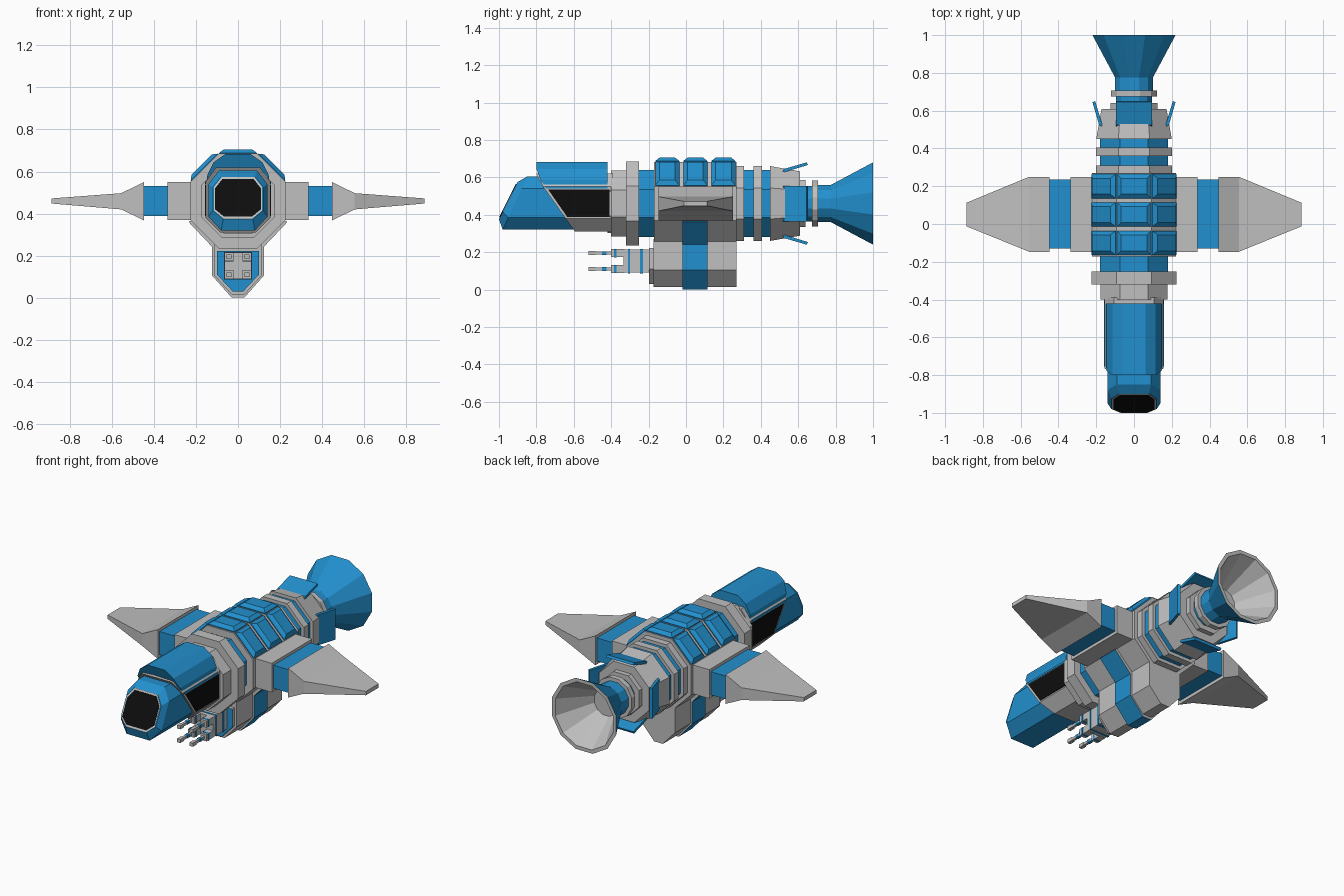
import bpy, bmesh, math
from mathutils import Vector, Matrix

if "Cube" in bpy.data.objects:
    bpy.data.objects.remove(bpy.data.objects["Cube"])

def material(name, rgb):
    m = bpy.data.materials.new(name)
    m.diffuse_color = (*rgb, 1)
    m.use_nodes = True
    m.node_tree.nodes["Principled BSDF"].inputs["Base Color"].default_value = m.diffuse_color
    return m

MATS = [material("light_grey", (0.53, 0.53, 0.53)),
        material("hull_blue", (0.016, 0.28, 0.62)),
        material("black_glass", (0.004, 0.004, 0.004))]
GREY, BLUE, BLACK = 0, 1, 2
CZ = 0.46  # height of the fuselage axis

def loft(name, rings, mat=GREY, rule=None, spin=0):
    """Solid through equal-sized rings of points; rule(face) may override the colour.
    spin turns it about the fuselage axis."""
    bm = bmesh.new()
    vs = [[bm.verts.new(p) for p in r] for r in rings]
    n = len(rings[0])
    for a, b in zip(vs, vs[1:]):
        for i in range(n):
            bm.faces.new((a[i], a[(i + 1) % n], b[(i + 1) % n], b[i]))
    bm.faces.new(vs[0])
    bm.faces.new(vs[-1])
    bmesh.ops.recalc_face_normals(bm, faces=bm.faces[:])
    bm.normal_update()
    for i, f in enumerate(bm.faces):
        f.material_index = rule(i, f) if rule else mat
    if spin:
        bmesh.ops.rotate(bm, verts=bm.verts[:], cent=(0, 0, CZ),
                         matrix=Matrix.Rotation(spin, 3, 'Y'))
    me = bpy.data.meshes.new(name)
    bm.to_mesh(me)
    bm.free()
    for m in MATS:
        me.materials.append(m)
    ob = bpy.data.objects.new(name, me)
    bpy.context.collection.objects.link(ob)
    return ob

def ngon(n, a, y, cz=CZ):
    """Regular polygon ring, flat on top, a = centre to flat."""
    r = a / math.cos(math.pi / n)
    return [(r * math.cos((i + .5) * math.tau / n), y, cz + r * math.sin((i + .5) * math.tau / n))
            for i in range(n)]

def rect_x(x, y0, y1, z0, z1):
    return [(x, y0, z0), (x, y1, z0), (x, y1, z1), (x, y0, z1)]

def box(name, x0, x1, y0, y1, z0, z1, mat=GREY):
    return loft(name, [rect_x(x0, y0, y1, z0, z1), rect_x(x1, y0, y1, z0, z1)], mat)

def half(profile, yfun):
    """Mirror a half profile of (x, z) into a closed ring placed at y = yfun(z)."""
    pts = profile + [(-x, z) for x, z in reversed(profile)]
    return [(x, yfun(z), z) for x, z in pts]

def prism(name, profile, y0, y1, mat=GREY, rule=None):
    return loft(name, [half(profile, lambda z: y0), half(profile, lambda z: y1)], mat, rule)

# --- nose with slanted front window
tip = [(.07, .375), (.12, .415), (.12, .525), (.08, .575)]
win = [(.068, .387), (.109, .42), (.109, .52), (.074, .565)]
full = [(.08, .32), (.14, .385), (.14, .54), (.09, .605)]
front = lambda z: -.992 + (z - .39) * .5
frame = lambda z: max(-.8, -.8 + (.6 - z) * .71)
loft("nose", [half(tip, front),
              half(full, lambda z: -.98 + (z - .32) * .46),
              half(full, lambda z: frame(z) + .02)], BLUE)
loft("nose_window_frame", [half([(x * .96, z) for x, z in tip], lambda z: front(z) - .002),
                           half([(x * .96, z) for x, z in tip], lambda z: front(z) + .004)])
loft("nose_window", [half(win, lambda z: front(z) - .005), half(win, lambda z: front(z) + .002)], BLACK)

# --- cockpit hull, canopy and side windows
hull = [(.085, .31), (.155, .38), (.155, .55), (.105, .62)]
loft("cockpit_hull", [half(hull, frame), half(hull, lambda z: -.39)])
canopy = [(.148, .54), (.146, .585), (.115, .645), (.06, .683)]
loft("canopy", [half(canopy, lambda z: frame(z) + (.012 if z < .6 else 0)),
                half(canopy, lambda z: -.42)], BLUE)
for s in (1, -1):
    loft("side_window", [[(s * x, y, z) for y, z in
                          ((-.737, .535), (-.41, .535), (-.41, .388), (-.635, .388))]
                         for x in (.15, .158)], BLACK)
    # canopy lower rail
    loft("canopy_side", [[(s * x, y, z) for y, z in
                          ((-.755, .552), (-.42, .552), (-.42, .54), (-.747, .54))]
                         for x in (.15, .158)], BLUE)

# --- octagonal fuselage sections: name, y0, y1, apothem0, apothem1, colour
for name, y0, y1, a0, a1, m in (
        ("cockpit_collar", -.42, -.39, .158, .158, GREY),
        ("front_collar", -.40, -.32, .177, .177, GREY),
        ("front_ring", -.32, -.252, .225, .225, GREY),
        ("front_blue_band", -.252, -.17, .18, .18, BLUE),
        ("main_body", -.172, .27, .222, .222, GREY),
        ("rear_collar", .27, .31, .2, .2, GREY),
        ("rear_blue_band", .31, .36, .18, .18, BLUE),
        ("rear_ring", .36, .405, .2, .2, GREY),
        ("rear_blue_band", .405, .45, .18, .18, BLUE),
        ("engine_housing", .45, .61, .2, .172, GREY),
        ("engine_step", .60, .64, .125, .125, GREY)):
    loft(name, [ngon(8, a0, y0), ngon(8, a1, y1)], m)

# --- raised armour panels, 3 x 3 over the top facets
for k in (-1, 0, 1):
    for yc in (-.1, .05, .2):
        loft("top_panel", [[(sx * hx, yc + sy * hy, CZ + r) for sx, sy in
                            ((-1, -1), (1, -1), (1, 1), (-1, 1))]
                           for hx, hy, r in ((.09, .064, .215), (.09, .064, .228), (.068, .042, .245))],
             BLUE, spin=k * math.pi / 4)

# --- engine: neck, ring and flared bell (grey inside)
loft("engine_neck", [ngon(12, .095, .63), ngon(12, .095, .72)], BLUE)
loft("engine_ring", [ngon(12, .122, .675), ngon(12, .122, .707)])
loft("engine_bell", [ngon(12, a, y) for a, y in
                     ((.1, .705), (.1, .775), (.22, 1), (.198, 1), (.08, .785))],
     rule=lambda i, f: BLUE if i < 24 or i == 48 else GREY)

# --- four tail fins around the housing
for k in range(4):
    loft("tail_fin", [[(x, .51, CZ + .163), (x, .525, CZ + .185),
                       (x, .645, CZ + .22), (x, .652, CZ + .206)] for x in (-.095, .095)],
         BLUE, spin=k * math.pi / 2)

# --- wings
for s in (1, -1):
    box("wing_root", s * .2, s * .335, -.147, .25, .37, .55)
    box("wing_blue_joint", s * .33, s * .455, -.13, .235, .388, .532, BLUE)
    loft("wing", [rect_x(s * .448, -.147, .25, .368, .55),
                  rect_x(s * .555, -.147, .25, .42, .497),
                  rect_x(s * .888, -.012, .112, .448, .472)])

# --- belly pod with blue wrap band
pod = [(.03, .015), (.112, .105), (.112, .27)]
prism("belly_pod", pod, -.175, .27)
prism("pod_band", [(.03, 0), (.123, .105), (.123, .242), (.235, .36), (.2, .38)], -.018, .115,
      rule=lambda i, f: GREY if abs(f.normal.y) > .9 else BLUE)
prism("pod_nose", [(.025, .03), (.1, .11), (.1, .222)], -.197, -.17,
      rule=lambda i, f: BLUE if f.normal.y < -.9 else GREY)

# --- four-barrel gun
box("gun_mount", -.064, .064, -.335, -.19, .09, .215)
for y0, y1 in ((-.31, -.3), (-.245, -.23)):
    box("gun_stripe", -.067, .067, y0, y1, .087, .218, BLUE)
for x in (-.043, .043):
    for z in (.11, .195):
        def bar(name, y0, y1, h, m=GREY):
            box(name, x - h, x + h, y0, y1, z - h, z + h, m)
        bar("gun_socket", -.40, -.33, .021)
        bar("gun_socket_stripe", -.385, -.372, .0225, BLUE)
        bar("gun_barrel", -.52, -.39, .008)
        bar("gun_barrel_band", -.45, -.425, .0095, BLUE)
        bar("gun_muzzle", -.52, -.485, .011)
